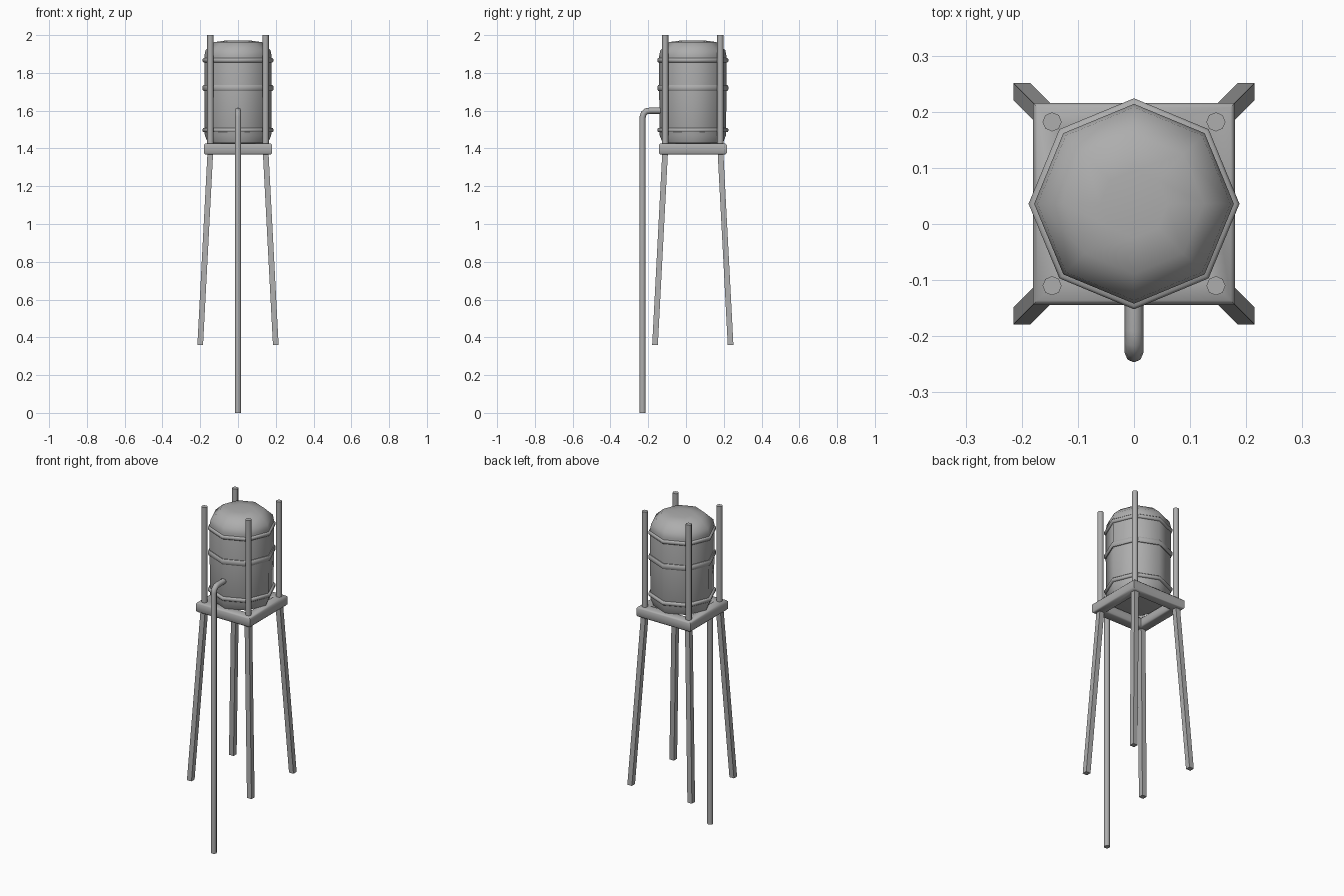
import bpy, bmesh, math
from mathutils import Matrix

if "Cube" in bpy.data.objects:
    bpy.data.objects.remove(bpy.data.objects["Cube"], do_unlink=True)

CY = 0.036  # tower axis offset, balances the front pipe

grey = bpy.data.materials.new("plain grey metal")
grey.use_nodes = True
COLOUR = (0.42, 0.42, 0.42, 1)
grey.diffuse_color = COLOUR
grey.node_tree.nodes["Principled BSDF"].inputs["Base Color"].default_value = COLOUR


def finish(obj, angle=50):
    obj.data.materials.clear()
    obj.data.materials.append(grey)
    bpy.ops.object.select_all(action="DESELECT")
    obj.select_set(True)
    bpy.context.view_layer.objects.active = obj
    bpy.ops.object.shade_smooth_by_angle(angle=math.radians(angle))
    return obj


def mesh_object(name, bm):
    bmesh.ops.recalc_face_normals(bm, faces=bm.faces[:])
    mesh = bpy.data.meshes.new(name)
    bm.to_mesh(mesh)
    bm.free()
    obj = bpy.data.objects.new(name, mesh)
    bpy.context.collection.objects.link(obj)
    return finish(obj)


def turned(name, profile, sides, turn=0.0, closed=False):
    """Sweep an (radius, height) profile round the tower axis."""
    bm = bmesh.new()
    rings = []
    for r, z in profile:
        ring = []
        for i in range(sides):
            a = math.tau * i / sides + turn
            ring.append(bm.verts.new((r * math.cos(a), CY + r * math.sin(a), z)))
        rings.append(ring)
    pairs = list(zip(rings, rings[1:]))
    if closed:
        pairs.append((rings[-1], rings[0]))
    for lo, hi in pairs:
        for i in range(sides):
            j = (i + 1) % sides
            bm.faces.new((lo[i], lo[j], hi[j], hi[i]))
    if not closed:
        bm.faces.new(rings[0])
        bm.faces.new(rings[-1])
    return mesh_object(name, bm)


# Eight-sided tank with a domed lid
turned("tank", [(0.10, 1.425), (0.16, 1.43), (0.176, 1.47), (0.178, 1.7),
                (0.178, 1.89), (0.172, 1.92), (0.125, 1.963), (0.06, 1.972)], 8)

# Raised hoops round the tank
for name, z, h in (("lower_hoop", 1.497, 0.011), ("middle_hoop", 1.72, 0.016),
                   ("upper_hoop", 1.867, 0.011)):
    turned(name, [(0.17, z - h), (0.183, z - h), (0.188, z - h / 2),
                  (0.188, z + h / 2), (0.183, z + h), (0.17, z + h)], 8, closed=True)

# Square platform frame with softened edges
R, B = math.sqrt(2), 0.008
inner, outer, low, high = 0.12, 0.18, 1.367, 1.427
section = [(inner + B, low), (outer - B, low), (outer, low + B), (outer, high - B),
           (outer - B, high), (inner + B, high), (inner, high - B), (inner, low + B)]
turned("platform_frame", [(r * R, z) for r, z in section], 4, math.pi / 4, True)

for sx, side in ((1, "left"), (-1, "right")):
    for sy, end in ((-1, "front"), (1, "back")):
        # Round posts beside the tank
        bm = bmesh.new()
        bmesh.ops.create_cone(bm, cap_ends=True, segments=8, radius1=0.017, radius2=0.017,
                              depth=0.6, matrix=Matrix.Translation((sx * 0.146, CY + sy * 0.146, 1.7)))
        mesh_object(f"{end}_{side}_post", bm)

        # Square legs splayed outwards
        bm = bmesh.new()
        bmesh.ops.create_cube(bm, size=1)
        for v in bm.verts:
            top = v.co.z > 0
            reach = 0.146 if top else 0.2
            v.co = (sx * reach + v.co.x * 0.03, CY + sy * reach + v.co.y * 0.03,
                    1.39 if top else 0.36)
        mesh_object(f"{end}_{side}_leg", bm)

# Supply pipe with a bent elbow into the tank
curve = bpy.data.curves.new("supply_pipe", "CURVE")
curve.dimensions = "3D"
curve.bevel_depth = 0.0165
curve.bevel_resolution = 2
curve.use_fill_caps = True
path = [(-0.23, 0), (-0.23, 1.565), (-0.224, 1.585), (-0.21, 1.597), (-0.19, 1.6), (-0.12, 1.6)]
line = curve.splines.new("POLY")
line.points.add(len(path) - 1)
for p, (y, z) in zip(line.points, path):
    p.co = (0, y, z, 1)
pipe = bpy.data.objects.new("supply_pipe", curve)
bpy.context.collection.objects.link(pipe)
bpy.ops.object.select_all(action="DESELECT")
pipe.select_set(True)
bpy.context.view_layer.objects.active = pipe
bpy.ops.object.convert(target="MESH")
finish(bpy.context.view_layer.objects.active)
